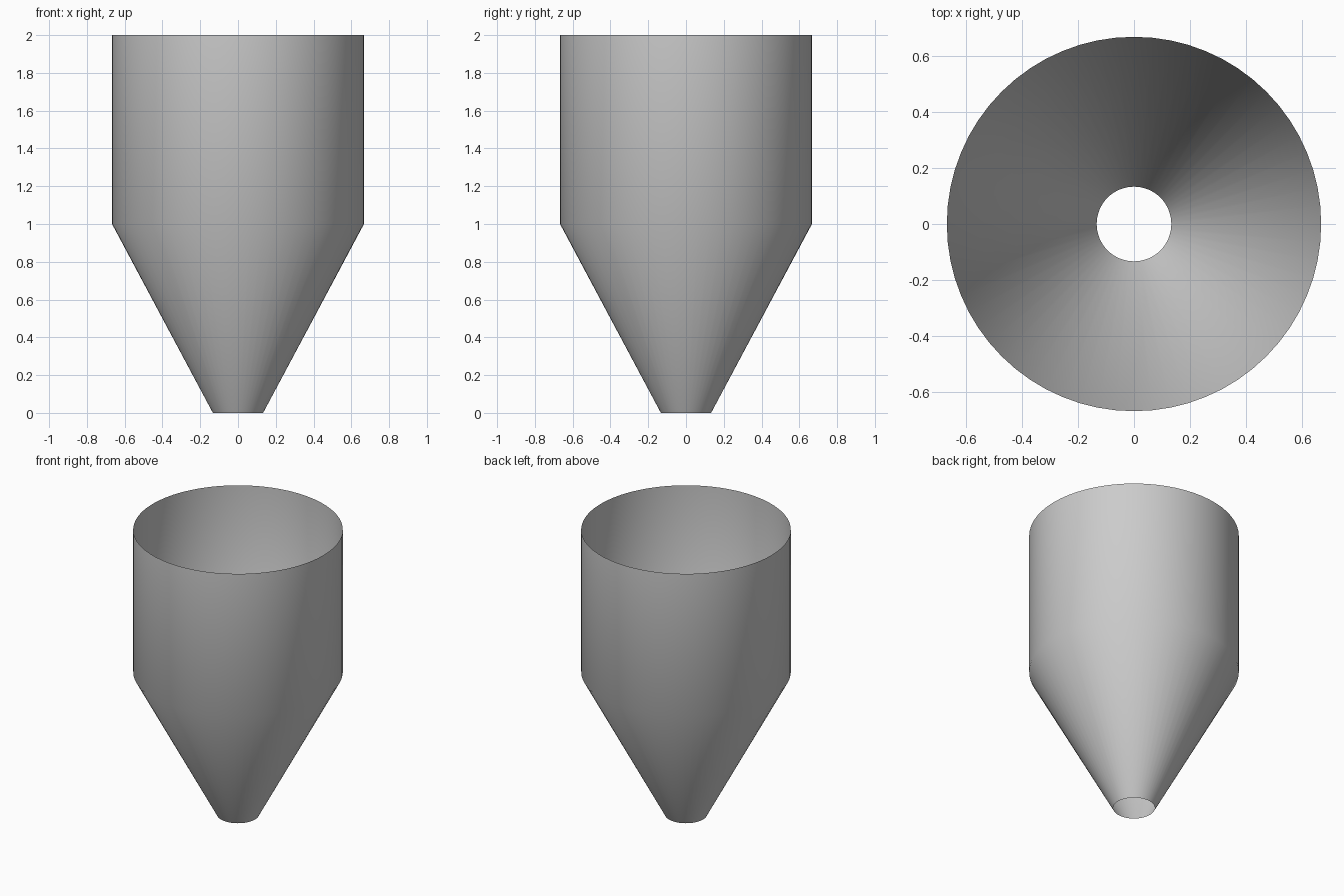
import bpy
import bmesh
from math import cos, sin, tau

cube = bpy.data.objects.get("Cube")
if cube:
    bpy.data.objects.remove(cube, do_unlink=True)

SIDES = 64
PROFILE = [(0.133, 0.0), (0.667, 1.0), (0.667, 2.0)]  # radius, height

# Plain grey sheet
grey = bpy.data.materials.new("grey sheet")
grey.use_nodes = True
colour = (0.6, 0.6, 0.6, 1.0)
grey.diffuse_color = colour
grey.node_tree.nodes["Principled BSDF"].inputs["Base Color"].default_value = colour

# Open funnel: straight cylinder above a tapering cone, a single thin wall
bm = bmesh.new()
rings = [[bm.verts.new((r * cos(tau * i / SIDES), r * sin(tau * i / SIDES), z))
          for i in range(SIDES)] for r, z in PROFILE]
for low, high in zip(rings, rings[1:]):
    for i in range(SIDES):
        j = (i + 1) % SIDES
        bm.faces.new((low[i], low[j], high[j], high[i]))

mesh = bpy.data.meshes.new("hopper")
bm.to_mesh(mesh)
bm.free()
mesh.materials.append(grey)
mesh.shade_smooth()
hopper = bpy.data.objects.new("hopper", mesh)
bpy.context.collection.objects.link(hopper)
